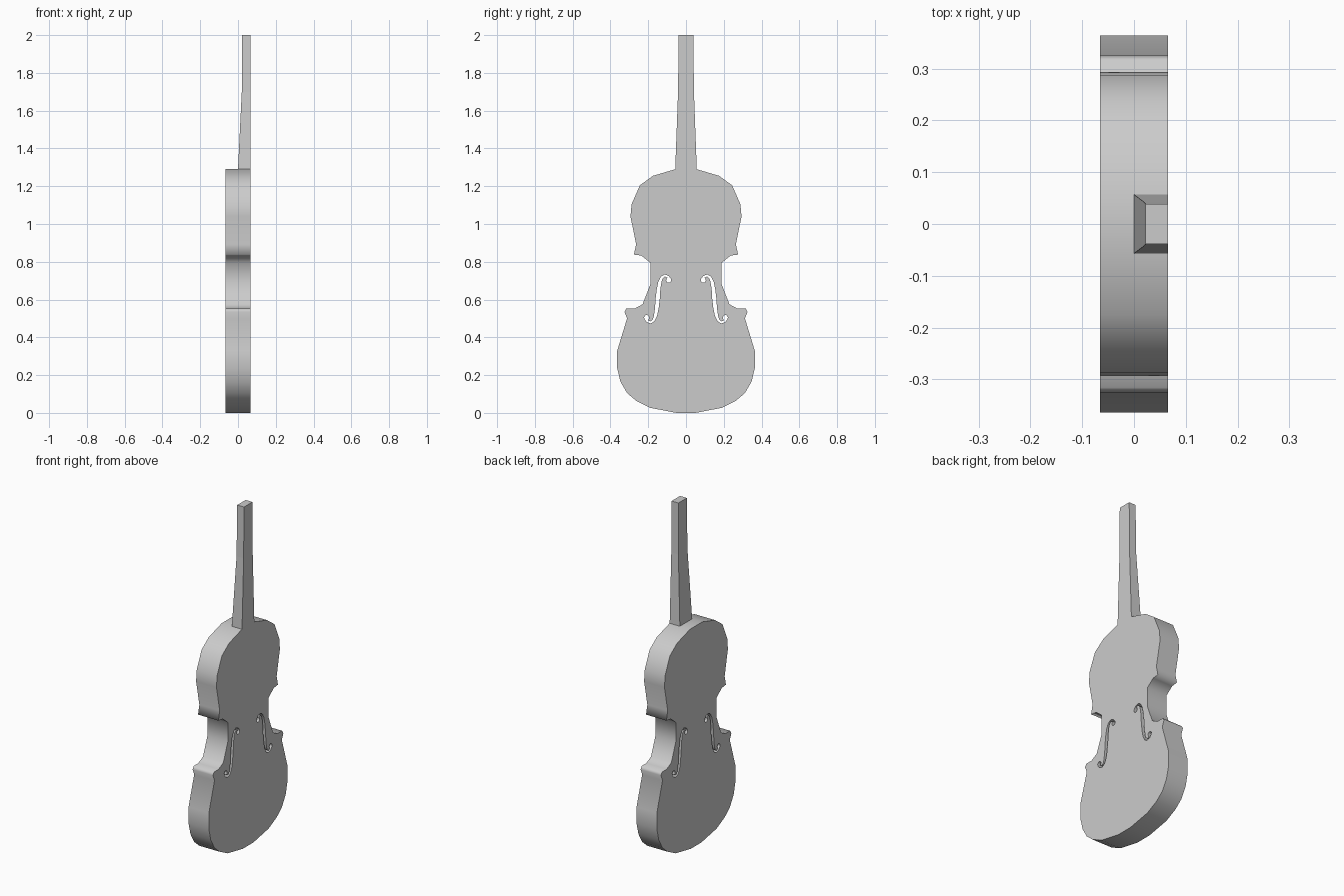
import bpy, bmesh
from math import radians

if "Cube" in bpy.data.objects:
    bpy.data.objects.remove(bpy.data.objects["Cube"])

HALF = 0.066  # half the body depth

# Half outline of the body (y, z), bottom to top
side = [(0.05, 0.0), (0.19, 0.027), (0.265, 0.065), (0.312, 0.105), (0.347, 0.165),
        (0.364, 0.235), (0.364, 0.33), (0.312, 0.5), (0.326, 0.535), (0.316, 0.552),
        (0.272, 0.552), (0.23, 0.575), (0.189, 0.68), (0.189, 0.795), (0.237, 0.833),
        (0.276, 0.838), (0.264, 0.892), (0.294, 1.04), (0.288, 1.105), (0.244, 1.205),
        (0.175, 1.255), (0.057, 1.29)]

# Upper half of one sound hole, relative to its centre; the lower half is its point reflection
hook = [(0.011, 0), (0.005, 0.05), (-0.003, 0.09), (-0.017, 0.118), (-0.037, 0.13),
        (-0.058, 0.122), (-0.070, 0.107), (-0.072, 0.096), (-0.064, 0.086),
        (-0.053, 0.086), (-0.045, 0.095), (-0.047, 0.106), (-0.052, 0.113),
        (-0.038, 0.119), (-0.026, 0.108), (-0.020, 0.09), (-0.014, 0.05)]
hole = [(0.15 + y, 0.603 + z) for y, z in hook] + [(0.15 - y, 0.603 - z) for y, z in hook]


def mirror(points):
    return [(-y, z) for y, z in reversed(points)]


def add_outline(curve, points):
    spline = curve.splines.new('POLY')
    spline.points.add(len(points) - 1)
    for p, (y, z) in zip(spline.points, points):
        p.co = (y, z, 0, 1)
    spline.use_cyclic_u = True


# Body: filled flat profile with two sound holes, extruded front to back
curve = bpy.data.curves.new("body", 'CURVE')
curve.dimensions = '2D'
curve.fill_mode = 'BOTH'
curve.extrude = HALF
for outline in (side + mirror(side), hole, mirror(hole)):
    add_outline(curve, outline)
body = bpy.data.objects.new("body", curve)
body.rotation_euler = (radians(90), 0, radians(90))
bpy.context.collection.objects.link(body)

# Neck: tapering bar lofted through three rectangles (z, back x, half width)
bm = bmesh.new()
rings = []
for z, x, w in [(1.29, 0.0, 0.057), (1.7, 0.02, 0.042), (2.0, 0.022, 0.039)]:
    rings.append([bm.verts.new((px, py, z)) for px, py in
                  [(x, -w), (HALF, -w), (HALF, w), (x, w)]])
for low, high in zip(rings, rings[1:]):
    for i in range(4):
        j = (i + 1) % 4
        bm.faces.new((low[i], low[j], high[j], high[i]))
bm.faces.new(rings[0][::-1])
bm.faces.new(rings[-1])
mesh = bpy.data.meshes.new("neck")
bm.to_mesh(mesh)
bm.free()
bpy.context.collection.objects.link(bpy.data.objects.new("neck", mesh))
